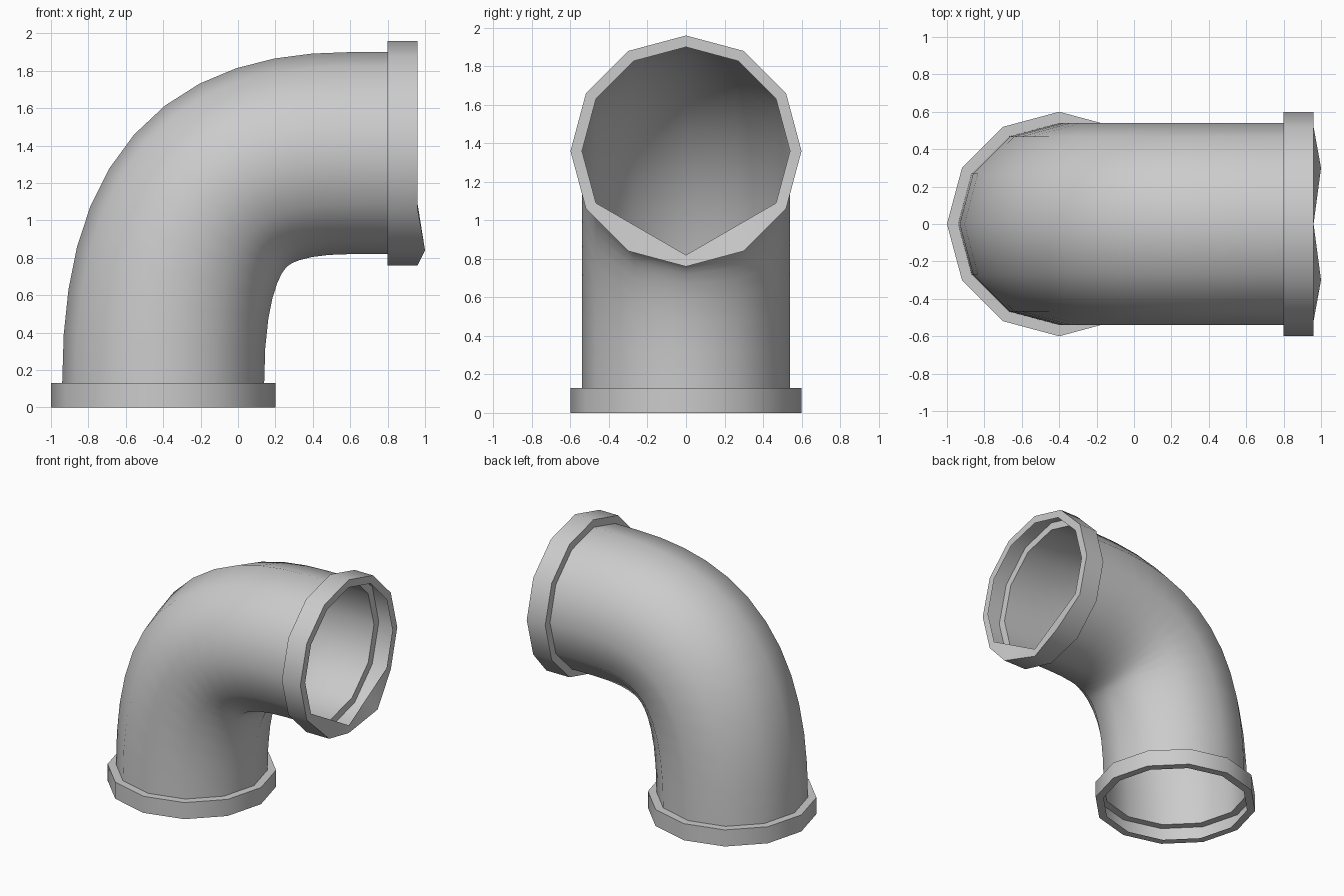
import bpy, bmesh
from math import sin, cos, pi
from mathutils import Vector

SIDES = 12
PIPE_R, COLLAR_R = 0.54, 0.60
UP, RIGHT = Vector((0, 0, 1)), Vector((1, 0, 0))

cube = bpy.data.objects.get("Cube")
if cube:
    bpy.data.objects.remove(cube)

grey = bpy.data.materials.new("light_grey")
grey.use_nodes = True
colour = (0.6, 0.6, 0.6, 1)
grey.diffuse_color = colour
grey.node_tree.nodes["Principled BSDF"].inputs["Base Color"].default_value = colour


def ring(bm, centre, along, radius):
    """Twelve-sided loop around a centre, square to the path direction."""
    out = Vector((-along.z, 0, along.x))
    return [bm.verts.new(centre + radius * (out * cos(a) + Vector((0, sin(a), 0))))
            for a in (2 * pi * j / SIDES for j in range(SIDES))]


def loft(name, sections, adjust=None):
    """Skin a row of (centre, direction, radius) sections, open at both ends."""
    bm = bmesh.new()
    rings = [ring(bm, *s) for s in sections]
    if adjust:
        adjust(rings)
    for a, b in zip(rings, rings[1:]):
        for j in range(SIDES):
            k = (j + 1) % SIDES
            bm.faces.new((a[j], b[j], b[k], a[k]))
    mesh = bpy.data.meshes.new(name)
    bm.to_mesh(mesh)
    bm.free()
    mesh.materials.append(grey)
    obj = bpy.data.objects.new(name, mesh)
    bpy.context.collection.objects.link(obj)
    bpy.ops.object.select_all(action='DESELECT')
    obj.select_set(True)
    bpy.context.view_layer.objects.active = obj
    bpy.ops.object.shade_smooth_by_angle(angle=0.7)
    return obj


# Bent pipe: a smooth quarter turn followed by a straight run
p = [Vector(c) for c in ((-0.4, 0, 0.13), (-0.4, 0, 1.08), (-0.07, 0, 1.36), (0.6, 0, 1.36))]
STEPS = 12
path = []
for i in range(STEPS + 1):
    t = i / STEPS
    u = 1 - t
    point = u**3 * p[0] + 3 * u * u * t * p[1] + 3 * u * t * t * p[2] + t**3 * p[3]
    slope = u * u * (p[1] - p[0]) + 2 * u * t * (p[2] - p[1]) + t * t * (p[3] - p[2])
    path.append((point, slope.normalized(), PIPE_R))
path.append((Vector((0.8, 0, 1.36)), RIGHT, PIPE_R))
loft("elbow_pipe", path)


# Hollow collars: back shoulder, outer wall and front lip
def collar(name, start, along, length, adjust=None):
    end = start + along * length
    loft(name, [(start, along, PIPE_R), (start, along, COLLAR_R),
                (end, along, COLLAR_R), (end, along, PIPE_R)], adjust)


def bend_lip(rings):
    """Dented lower lip of the outlet."""
    for j in (5, 7):
        rings[2][j].co.x += 0.04
        lip = rings[3]
        lip[j].co = (lip[6].co + lip[4 if j == 5 else 8].co) / 2


collar("bottom_collar", Vector((-0.4, 0, 0)), UP, 0.13)
collar("outlet_collar", Vector((0.8, 0, 1.36)), RIGHT, 0.16, bend_lip)
